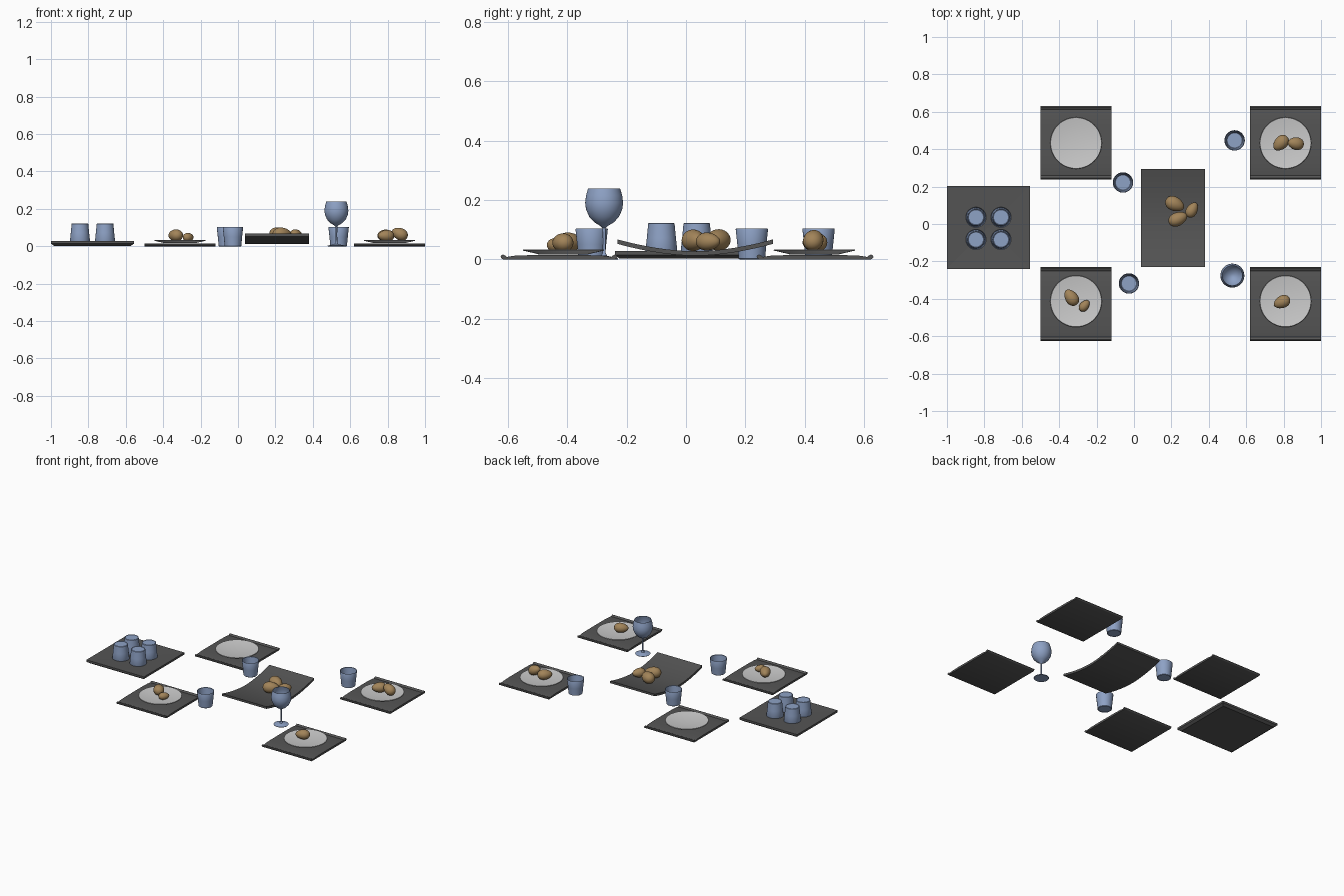
import bpy, bmesh, math
from mathutils import Matrix, Vector

if "Cube" in bpy.data.objects:
    bpy.data.objects.remove(bpy.data.objects["Cube"])


def material(name, rgb):
    m = bpy.data.materials.new(name)
    m.diffuse_color = (*rgb, 1)
    m.use_nodes = True
    m.node_tree.nodes["Principled BSDF"].inputs["Base Color"].default_value = m.diffuse_color
    return m


SLATE = material("slate", (0.09, 0.09, 0.09))
BLUE = material("blue_glass", (0.27, 0.36, 0.56))
BREAD = material("bread", (0.36, 0.23, 0.10))


def finish(name, bm, loc, mat=None, angle=35):
    bmesh.ops.recalc_face_normals(bm, faces=bm.faces)
    me = bpy.data.meshes.new(name)
    bm.to_mesh(me)
    bm.free()
    ob = bpy.data.objects.new(name, me)
    bpy.context.collection.objects.link(ob)
    ob.location = loc
    if mat:
        me.materials.append(mat)
    bpy.ops.object.select_all(action='DESELECT')
    ob.select_set(True)
    bpy.context.view_layer.objects.active = ob
    bpy.ops.object.shade_smooth_by_angle(angle=math.radians(angle))
    return ob


def lathe(name, profile, loc, mat=None, steps=40):
    """Spin an (r, z) profile around z."""
    bm = bmesh.new()
    vs = [bm.verts.new((r, 0, z)) for r, z in profile]
    es = [bm.edges.new(p) for p in zip(vs, vs[1:])]
    bmesh.ops.spin(bm, geom=vs + es, axis=(0, 0, 1), cent=(0, 0, 0),
                   angle=2 * math.pi, steps=steps)
    bmesh.ops.remove_doubles(bm, verts=bm.verts, dist=1e-5)
    return finish(name, bm, loc, mat)


def extrude_x(name, outline, width, loc, mat):
    """Extrude a closed (y, z) outline along x, centred."""
    bm = bmesh.new()
    f = bm.faces.new([bm.verts.new((-width / 2, y, z)) for y, z in outline])
    r = bmesh.ops.extrude_face_region(bm, geom=[f])
    bmesh.ops.translate(bm, vec=(width, 0, 0),
                        verts=[v for v in r["geom"] if isinstance(v, bmesh.types.BMVert)])
    return finish(name, bm, loc, mat)


def roll(name, loc, size, yaw, tilt=0):
    """Egg-shaped bread roll, long axis along x before turning."""
    bm = bmesh.new()
    bmesh.ops.create_uvsphere(bm, u_segments=24, v_segments=16, radius=1)
    for v in bm.verts:
        taper = 1 - 0.15 * v.co.x
        v.co = Vector((v.co.x * size[0], v.co.y * size[1] * taper, v.co.z * size[2] * taper))
    turn = Matrix.Rotation(math.radians(yaw), 4, 'Z') @ Matrix.Rotation(math.radians(-tilt), 4, 'Y')
    bm.transform(turn)
    return finish(name, bm, loc, BREAD, 60)


# placemats with a thin bead along the front and back edges
half = [(0, 0.014), (0.10, 0.014), (0.15, 0.012), (0.176, 0.008), (0.182, 0.013),
        (0.189, 0.016), (0.195, 0.013), (0.197, 0.008), (0.194, 0.003), (0.188, 0.0)]
mat_outline = half + [(-y, z) for y, z in reversed(half[1:])]
plate_profile = [(0, 0.002), (0.085, 0.002), (0.092, 0.004), (0.135, 0.014), (0.138, 0.016),
                 (0.136, 0.018), (0.125, 0.0165), (0.09, 0.012), (0.045, 0.009), (0, 0.008)]
for side, x in (("left", -0.31), ("right", 0.81)):
    for end, y, py in (("front", -0.428, -0.413), ("back", 0.435, 0.433)):
        extrude_x(f"placemat_{end}_{side}", mat_outline, 0.38, (x, y, 0), SLATE)
        lathe(f"plate_{end}_{side}", plate_profile, (x, py, 0.015), None, 48)

# square tray with a tapered foot and a shallow dished top
bm = bmesh.new()
rings = []
for h, z in ((0.205, 0.002), (0.222, 0.014), (0.222, 0.028), (0.216, 0.028)):
    rings.append([bm.verts.new((sx * h, sy * h, z)) for sx, sy in ((-1, -1), (1, -1), (1, 1), (-1, 1))])
for a, b in zip(rings, rings[1:]):
    for i in range(4):
        j = (i + 1) % 4
        bm.faces.new((a[i], a[j], b[j], b[i]))
bm.faces.new(rings[0])
centre = bm.verts.new((0, 0, 0.02))
for i in range(4):
    bm.faces.new((rings[-1][i], rings[-1][(i + 1) % 4], centre))
finish("cup_tray", bm, (-0.778, -0.018, 0), SLATE, 2)

# curved serving board
N = 20
ys = [-0.262 + 0.524 * i / N for i in range(N + 1)]
top = [(y, 0.027 + 0.040 * abs(y / 0.262) ** 1.8) for y in ys]
bottom = [(y, z - 0.015) for y, z in reversed(top)]
extrude_x("serving_board", top + bottom, 0.343, (0.209, 0.031, 0), SLATE)

# tumblers: upright by the plates, upside down on the tray
cup = [(0, 0.002), (0.040, 0.002), (0.042, 0.0), (0.0445, 0.002), (0.049, 0.05), (0.0545, 0.101),
       (0.0535, 0.103), (0.051, 0.101), (0.047, 0.05), (0.043, 0.014), (0.040, 0.011), (0, 0.011)]
for i, (x, y) in enumerate(((-0.059, 0.222), (-0.027, -0.318), (0.538, 0.447))):
    lathe(f"cup_{i + 1}", cup, (x, y, 0), BLUE)
for i, (x, y) in enumerate(((-0.845, 0.036), (-0.711, 0.036), (-0.845, -0.083), (-0.711, -0.083))):
    lathe(f"upturned_cup_{i + 1}", [(r, 0.103 - z) for r, z in cup], (x, y, 0.019), BLUE)

# wine glass
lathe("wine_glass", [(0, 0.0), (0.046, 0.0), (0.048, 0.003), (0.030, 0.007), (0.010, 0.012), (0.005, 0.022),
                     (0.0045, 0.06), (0.005, 0.105), (0.012, 0.112), (0.032, 0.124), (0.050, 0.143),
                     (0.061, 0.168), (0.064, 0.190), (0.061, 0.215), (0.054, 0.239), (0.052, 0.239),
                     (0.059, 0.214), (0.061, 0.190), (0.058, 0.168), (0.047, 0.145), (0.030, 0.127),
                     (0.010, 0.117), (0, 0.116)], (0.526, -0.276, 0), BLUE)

# bread rolls on the board and plates: place, half sizes, yaw, tilt
rolls = [
    ((0.218, 0.107, 0.065), (0.053, 0.038, 0.036), -25, 0),
    ((0.235, 0.027, 0.064), (0.053, 0.036, 0.036), 25, 0),
    ((0.310, 0.075, 0.060), (0.044, 0.030, 0.030), 60, 0),
    ((-0.335, -0.393, 0.058), (0.048, 0.034, 0.032), 125, 0),
    ((-0.265, -0.437, 0.048), (0.035, 0.024, 0.023), 50, 0),
    ((0.791, -0.417, 0.056), (0.046, 0.033, 0.031), 205, 0),
    ((0.785, 0.433, 0.057), (0.048, 0.035, 0.032), 225, 0),
    ((0.865, 0.430, 0.066), (0.045, 0.034, 0.032), 170, 25),
]
for i, (loc, size, yaw, tilt) in enumerate(rolls):
    roll(f"bread_roll_{i + 1}", loc, size, yaw, tilt)
